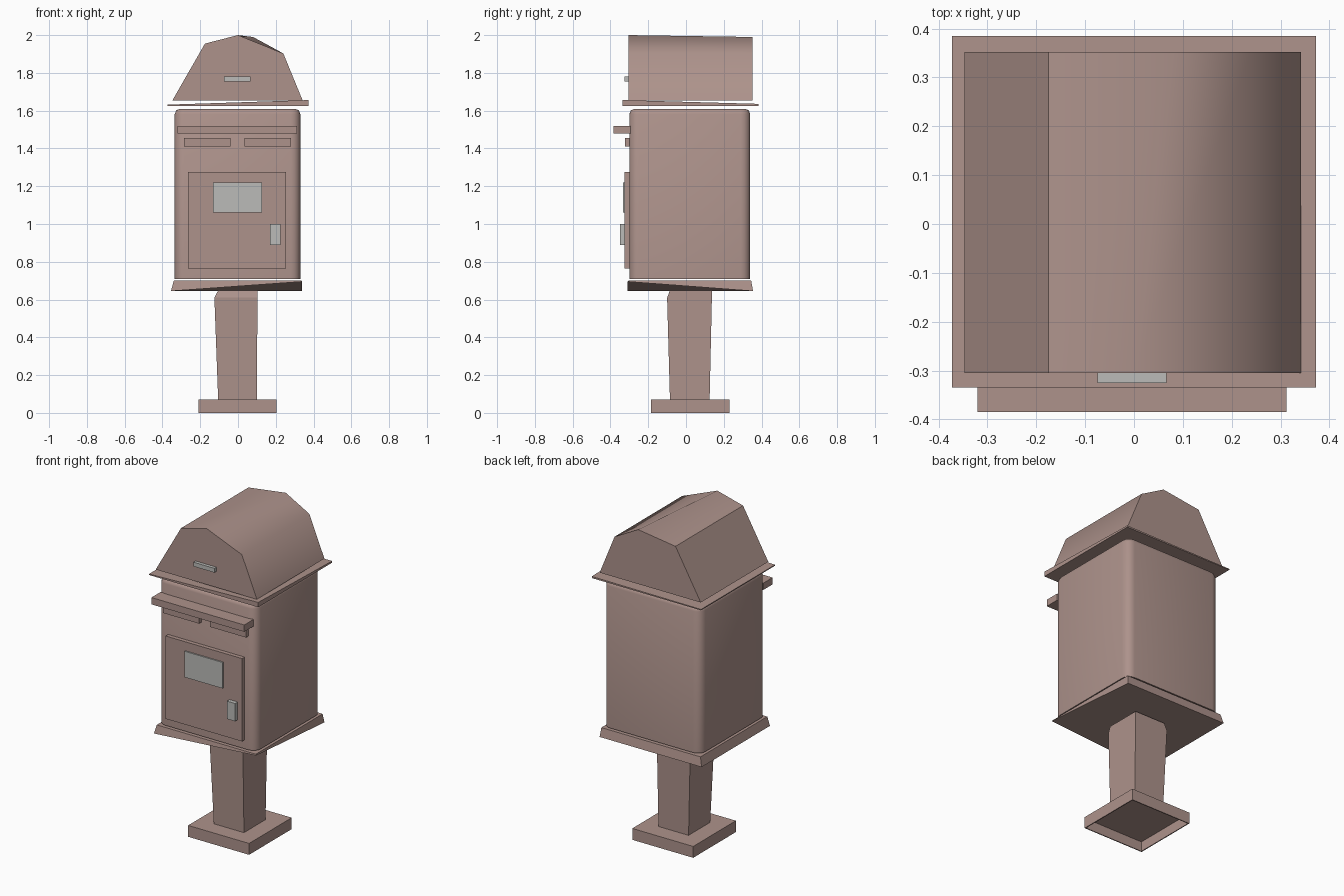
import bpy, bmesh, math

cube = bpy.data.objects.get("Cube")
if cube:
    bpy.data.objects.remove(cube, do_unlink=True)


def material(name, rgb):
    m = bpy.data.materials.new(name)
    m.use_nodes = True
    m.diffuse_color = (*rgb, 1)
    m.node_tree.nodes["Principled BSDF"].inputs["Base Color"].default_value = (*rgb, 1)
    return m


PINK = material("dusty_pink", (0.42, 0.29, 0.26))
GREY = material("pale_grey", (0.50, 0.50, 0.48))


def loft(name, rings, mat=PINK):
    """Closed solid through rings of equal point count."""
    bm = bmesh.new()
    loops = [[bm.verts.new(p) for p in ring] for ring in rings]
    n = len(loops[0])
    for a, b in zip(loops, loops[1:]):
        for i in range(n):
            j = (i + 1) % n
            bm.faces.new((a[i], a[j], b[j], b[i]))
    bm.faces.new(loops[0][::-1])
    bm.faces.new(loops[-1])
    bmesh.ops.recalc_face_normals(bm, faces=bm.faces)
    mesh = bpy.data.meshes.new(name)
    bm.to_mesh(mesh)
    bm.free()
    obj = bpy.data.objects.new(name, mesh)
    bpy.context.collection.objects.link(obj)
    mesh.materials.append(mat)
    return obj


def rect(x0, x1, y0, y1, z):
    """Front-left, front-right, back-right, back-left corners; z may vary."""
    zs = z if isinstance(z, tuple) else (z,) * 4
    return list(zip((x0, x1, x1, x0), (y0, y0, y1, y1), zs))


def box(name, x, y, z, mat=PINK):
    return loft(name, [rect(*x, *y, z[0]), rect(*x, *y, z[1])], mat)


# Hollow foot, open underneath
foot_x, foot_y = (-0.21, 0.205), (-0.185, 0.23)
wall = 0.006
inner = (foot_x[0] + wall, foot_x[1] - wall, foot_y[0] + wall, foot_y[1] - wall)
foot = loft("foot", [rect(*inner, 0.06), rect(*inner, 0),
                     rect(*foot_x, *foot_y, 0), rect(*foot_x, *foot_y, 0.07)])

# Post, widening upwards with a chamfered head
loft("post", [rect(-0.105, 0.10, -0.085, 0.125, 0.07),
              rect(-0.125, 0.103, -0.10, 0.137, 0.61),
              rect(-0.105, 0.103, -0.085, 0.137, 0.648)])

# Flared skirt under the body, lifted at one front corner
loft("skirt", [rect(-0.355, 0.34, -0.31, 0.355, (0.645, 0.695, 0.645, 0.645)),
               rect(-0.34, 0.335, -0.305, 0.345, 0.70)])

# Body with rounded uprights and top
body = box("body", (-0.335, 0.33), (-0.30, 0.34), (0.71, 1.61))
bm = bmesh.new()
bm.from_mesh(body.data)
uprights = [e for e in bm.edges if abs(e.verts[0].co.z - e.verts[1].co.z) > 0.5]
bmesh.ops.bevel(bm, geom=uprights, offset=0.05, segments=4, profile=0.5, affect='EDGES')
top = [e for e in bm.edges if all(v.co.z > 1.6 for v in e.verts)]
bmesh.ops.bevel(bm, geom=top, offset=0.028, segments=2, profile=0.5, affect='EDGES')
bm.to_mesh(body.data)
bm.free()
bpy.context.view_layer.objects.active = body
body.select_set(True)
bpy.ops.object.shade_smooth_by_angle(angle=math.radians(50))
body.select_set(False)

# Thin rim below the roof, thickest at one front corner
loft("roof_rim", [rect(-0.372, 0.372, -0.335, 0.385, 1.626),
                  rect(-0.372, 0.372, -0.335, 0.385, (1.632, 1.656, 1.636, 1.632))])

# Roof: faceted vault whose crown shifts sideways towards the back
def roof_ring(y, crown):
    profile = [(-0.347, 1.655), (-0.175, 1.955), crown, (0.24, 1.903), (0.342, 1.655)]
    return [(x, y, z) for x, z in profile]


roof = loft("roof", [roof_ring(-0.305, (0, 2.0)), roof_ring(0.352, (0.08, 1.99))])
for face in roof.data.polygons:
    # Only the crown and one slope blend smoothly
    n = face.normal
    face.use_smooth = abs(n.y) < 0.5 and n.z > 0.2 and n.x > -0.5

# Front fittings
box("rain_hood", (-0.32, 0.312), (-0.385, -0.295), (1.478, 1.52))
for side, x in (("right", (-0.285, -0.04)), ("left", (0.035, 0.28))):
    box(side + "_slot_flap", x, (-0.322, -0.295), (1.41, 1.455))
box("door", (-0.265, 0.255), (-0.325, -0.295), (0.765, 1.275))
box("notice_plate", (-0.132, 0.128), (-0.333, -0.3245), (1.06, 1.22), GREY)
box("door_handle", (0.17, 0.225), (-0.35, -0.324), (0.89, 1.0), GREY)
box("roof_badge", (-0.075, 0.067), (-0.325, -0.304), (1.754, 1.78), GREY)
